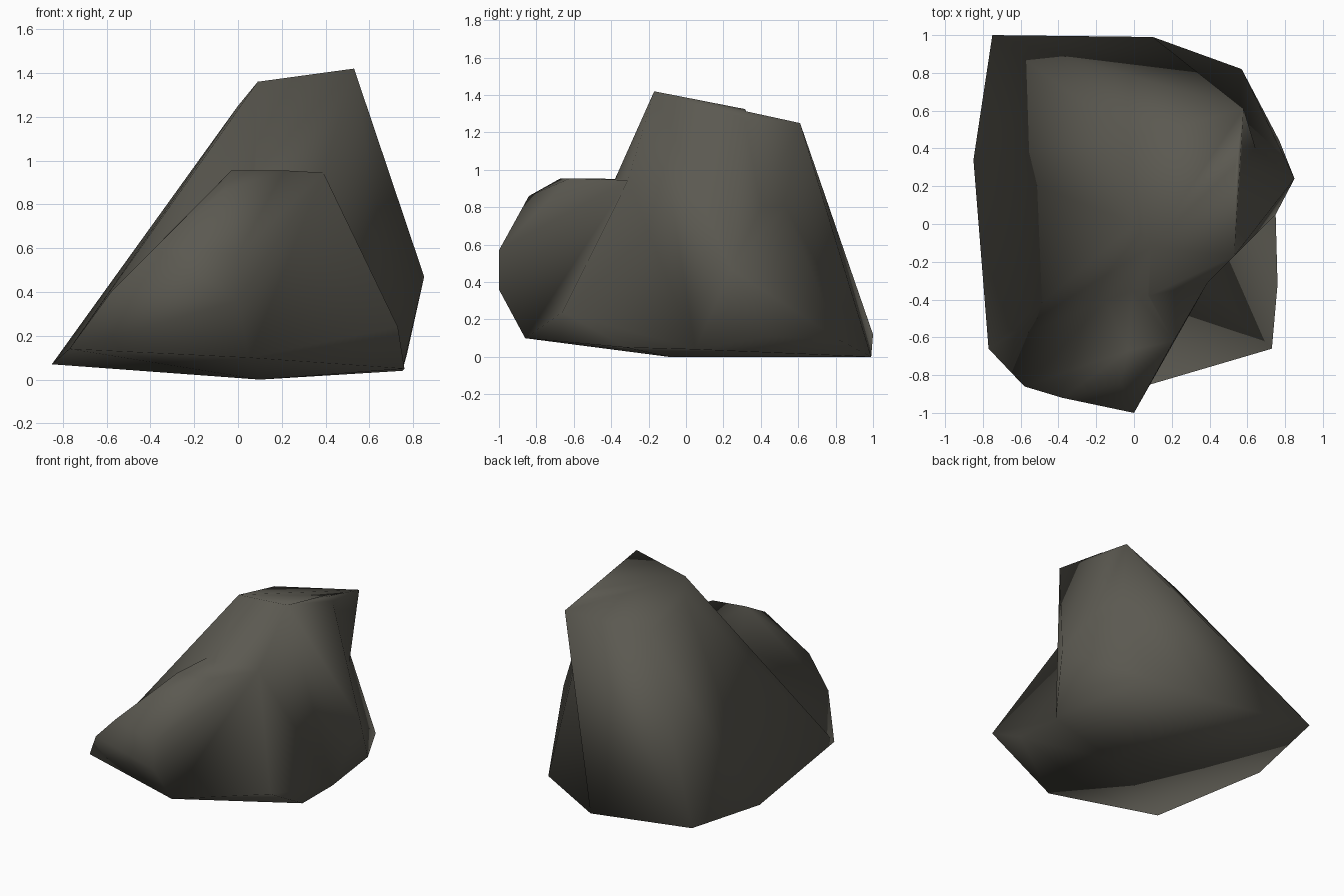
import bpy, bmesh

if "Cube" in bpy.data.objects:
    bpy.data.objects.remove(bpy.data.objects["Cube"])

stone = bpy.data.materials.new("dark_olive_stone")
stone.diffuse_color = (0.105, 0.10, 0.082, 1)
stone.use_nodes = True
stone.node_tree.nodes["Principled BSDF"].inputs["Base Color"].default_value = stone.diffuse_color

# shared corners of the boulder
peak = (0.53, -0.17, 1.42)
shoulder = (0.39, -0.31, 0.945)
back_foot = (0.10, 0.99, 0.0)
left_foot = (-0.77, -0.66, 0.14)
front_foot = (0.05, -0.86, 0.10)
side_foot = (0.76, -0.32, 0.05)
right_foot = (0.75, 0.05, 0.04)
under = (0.10, -0.09, 0.0)


def hull(name, points):
    """One faceted lump: the convex hull of a few corners."""
    bm = bmesh.new()
    for p in points:
        bm.verts.new(p)
    bmesh.ops.convex_hull(bm, input=bm.verts[:])
    loose = [v for v in bm.verts if not v.link_faces]
    bmesh.ops.delete(bm, geom=loose, context='VERTS')
    bmesh.ops.recalc_face_normals(bm, faces=bm.faces[:])
    me = bpy.data.meshes.new(name)
    bm.to_mesh(me)
    bm.free()
    ob = bpy.data.objects.new(name, me)
    bpy.context.collection.objects.link(ob)
    me.materials.append(stone)
    return ob


# main tapering body
rock = hull("boulder", [
    peak, (0.53, 0.31, 1.30), (0.09, -0.12, 1.36), (0.0, 0.0, 1.25),
    (-0.01, 0.45, 1.18), (0.58, 0.61, 1.25), (-0.75, 1.0, 0.12), back_foot,
    (-0.85, 0.34, 0.07), left_foot, (0.08, -0.38, 0.95), shoulder,
    right_foot, under])

# bulge at the front
front = hull("front_bulge", [
    left_foot, front_foot, (-0.58, -0.86, 0.40), (-0.38, -0.92, 0.60),
    (-0.07, -0.84, 0.86), (-0.03, -0.67, 0.955), (0.0, -1.0, 0.57),
    (0.0, -1.0, 0.36), (0.21, -0.62, 0.955), shoulder, (0.0, -0.25, 0.95),
    (-0.3, -0.2, 0.3), (0.3, -0.2, 0.3), under])

# ridge running down to the front right foot
ridge = hull("front_right_ridge", [
    shoulder, front_foot, (0.73, -0.66, 0.24), side_foot, right_foot, under,
    (0.3, 0.0, 0.6)])

# spur at the back right
spur = hull("right_spur", [
    peak, (0.55, 0.315, 1.325), (0.85, 0.24, 0.47), (0.77, 0.44, 0.11),
    (0.57, 0.82, 0.09), back_foot, right_foot, (0.1, 0.2, 0.1),
    (0.2, 0.25, 0.9)])

# fuse the lumps into one skin
bpy.context.view_layer.objects.active = rock
for lump in (front, ridge, spur):
    mod = rock.modifiers.new("fuse", 'BOOLEAN')
    mod.operation = 'UNION'
    mod.solver = 'EXACT'
    mod.object = lump
    bpy.ops.object.modifier_apply(modifier=mod.name)
    bpy.data.objects.remove(lump, do_unlink=True)

# tidy slivers and shade smooth all over
bm = bmesh.new()
bm.from_mesh(rock.data)
bmesh.ops.remove_doubles(bm, verts=bm.verts[:], dist=0.01)
bmesh.ops.recalc_face_normals(bm, faces=bm.faces[:])
for f in bm.faces:
    f.smooth = True
    f.material_index = 0
bm.to_mesh(rock.data)
bm.free()
